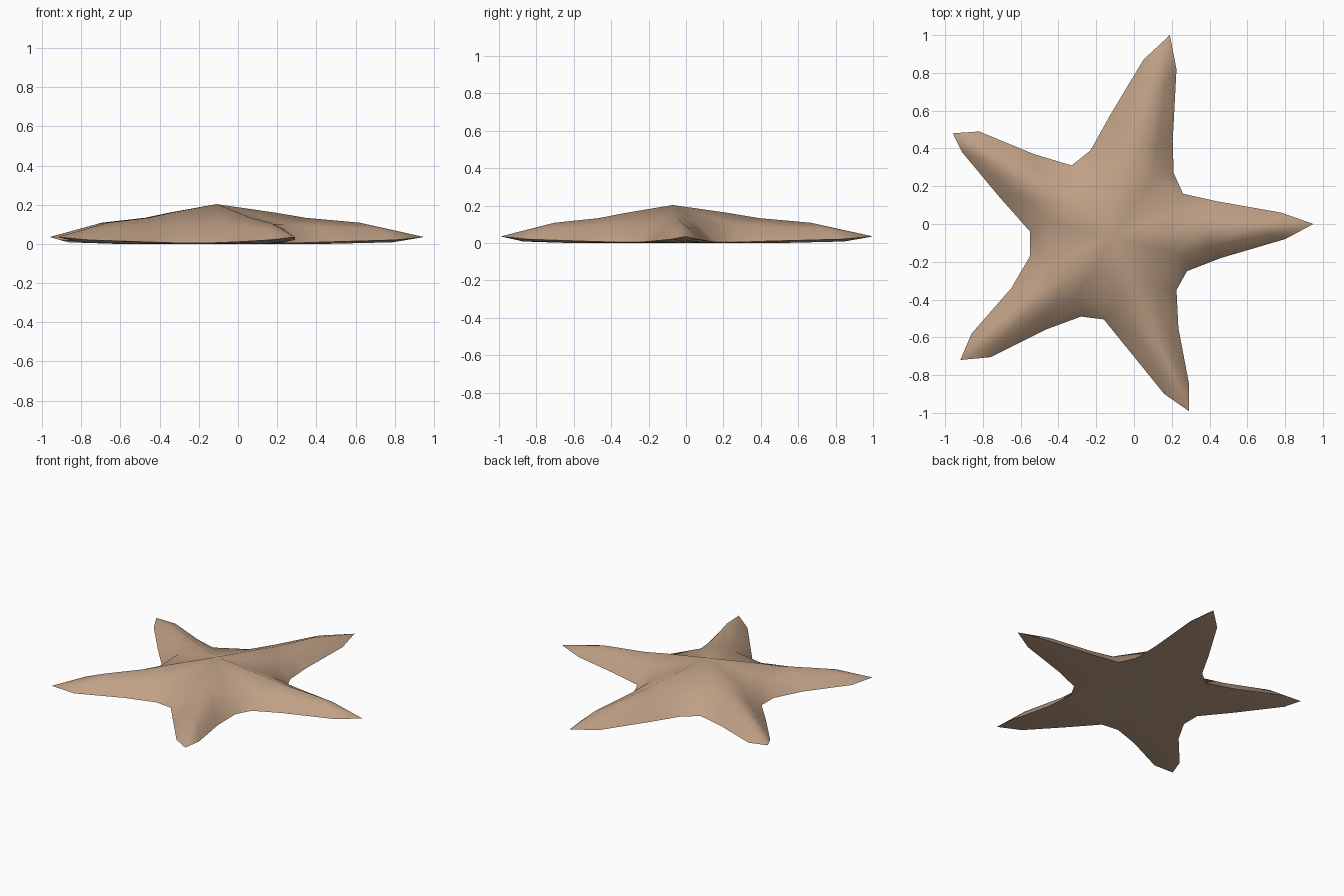
import bpy
import bmesh
from mathutils import Vector

default_cube = bpy.data.objects.get("Cube")
if default_cube:
    bpy.data.objects.remove(default_cube, do_unlink=True)

# Sandy skin colour
skin = bpy.data.materials.new("sandy_tan")
skin.use_nodes = True
skin.diffuse_color = (0.52, 0.35, 0.235, 1)
skin.node_tree.nodes["Principled BSDF"].inputs["Base Color"].default_value = skin.diffuse_color

CENTRE = Vector((-0.11, -0.07))
# Outline of each arm, anticlockwise: root, middle, outer, tip, outer, middle, root
ARMS = [
    [(.28, -.25), (.46, -.18), (.80, -.08), (.95, 0), (.78, .06), (.44, .12), (.26, .16)],
    [(.21, .27), (.205, .44), (.225, .82), (.19, 1), (.05, .87), (-.13, .57), (-.23, .39)],
    [(-.33, .31), (-.53, .37), (-.82, .49), (-.96, .48), (-.91, .38), (-.71, .14), (-.55, -.04)],
    [(-.55, -.17), (-.65, -.34), (-.86, -.58), (-.92, -.72), (-.76, -.705), (-.47, -.56), (-.28, -.49)],
    [(-.16, -.505), (-.01, -.69), (.16, -.9), (.29, -.99), (.29, -.84), (.235, -.55), (.225, -.35)],
]
# Per section: ridge position along the arm, ridge height, rim height, belly height
SECTIONS = [(.28, .16, .004, 0), (.43, .133, .01, 0), (.69, .108, .02, .008)]
TIP_HEIGHT = .035
SHOULDER_IN, SHOULDER_UP = .45, .62

bm = bmesh.new()


def vert(point, z):
    return bm.verts.new((point[0], point[1], z))


def shoulder(rim, ridge):
    """Vertex between rim and ridge, raised to round the cross-section."""
    flat = rim.co.lerp(ridge.co, SHOULDER_IN)
    height = rim.co.z + (ridge.co.z - rim.co.z) * SHOULDER_UP
    return vert(flat, height)


def build_arm(outline):
    """Return the root section of one arm: rim, shoulder, ridge, shoulder, rim, belly."""
    tip_point = Vector(outline[3])
    tip = vert(tip_point, TIP_HEIGHT)
    loops = []
    for k, (along, ridge_z, rim_z, belly_z) in enumerate(SECTIONS):
        right, left = vert(outline[k], rim_z), vert(outline[6 - k], rim_z)
        ridge = vert(CENTRE.lerp(tip_point, along), ridge_z)
        middle = (Vector(outline[k]) + Vector(outline[6 - k])) / 2
        loops.append([right, shoulder(right, ridge), ridge,
                      shoulder(left, ridge), left, vert(middle, belly_z)])
    for inner, outer in zip(loops, loops[1:]):
        for i in range(6):
            j = (i + 1) % 6
            bm.faces.new((inner[i], outer[i], outer[j], inner[j]))
    last = loops[-1]
    for i in range(6):
        bm.faces.new((last[i], tip, last[(i + 1) % 6]))
    return loops[0]


# Arms, then the body that joins them at the crown and the belly
roots = [build_arm(outline) for outline in ARMS]
crown = vert(CENTRE, .203)
belly = vert(CENTRE, 0)
for this, following in zip(roots, roots[1:] + roots[:1]):
    bm.faces.new((this[4], this[3], following[1], following[0]))
    bm.faces.new((this[3], this[2], crown))
    bm.faces.new((this[3], crown, following[1]))
    bm.faces.new((following[1], crown, following[2]))
    bm.faces.new((this[5], this[4], belly))
    bm.faces.new((this[4], following[0], belly))
    bm.faces.new((following[0], following[5], belly))
bmesh.ops.recalc_face_normals(bm, faces=bm.faces)

mesh = bpy.data.meshes.new("starfish")
bm.to_mesh(mesh)
bm.free()
mesh.materials.append(skin)
starfish = bpy.data.objects.new("starfish", mesh)
bpy.context.collection.objects.link(starfish)

# Smooth skin with a crisp rim
bpy.ops.object.select_all(action='DESELECT')
starfish.select_set(True)
bpy.context.view_layer.objects.active = starfish
bpy.ops.object.shade_smooth_by_angle(angle=1.0)
